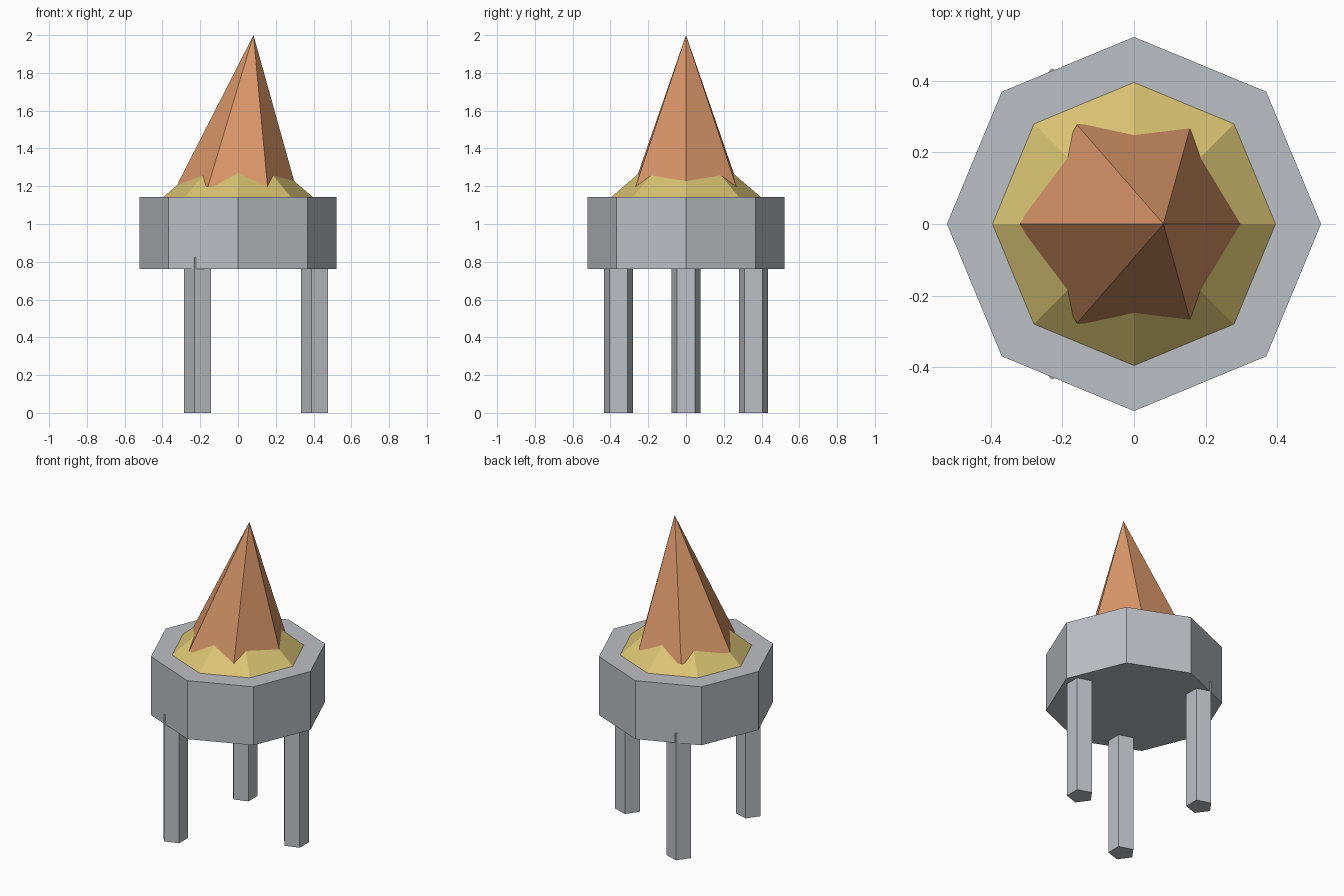
import bpy
import math
from mathutils import Matrix

cube = bpy.data.objects.get("Cube")
if cube:
    bpy.data.objects.remove(cube, do_unlink=True)


def material(name, rgb):
    mat = bpy.data.materials.new(name)
    mat.use_nodes = True
    colour = (*rgb, 1.0)
    mat.diffuse_color = colour
    mat.node_tree.nodes["Principled BSDF"].inputs["Base Color"].default_value = colour
    return mat


def tapered(name, mat, sides, r_bottom, r_top, height, base, turn=0.0, tilt=0.0):
    """Flat-sided prism or pyramid, with a corner on +x, resting at base."""
    bpy.ops.mesh.primitive_cone_add(vertices=sides, radius1=r_bottom, radius2=r_top, depth=height)
    obj = bpy.context.object
    obj.name = name
    # The primitive starts with a corner on +y, so turn it a quarter back
    obj.data.transform(Matrix.Rotation(turn - math.pi / 2, 4, "Z")
                       @ Matrix.Translation((0, 0, height / 2)))
    obj.data.transform(Matrix.Translation(base) @ Matrix.Rotation(tilt, 4, "Y"))
    obj.data.materials.append(mat)
    return obj


grey = material("grey metal", (0.50, 0.52, 0.55))
yellow = material("pale yellow", (0.70, 0.55, 0.17))
orange = material("orange", (0.70, 0.31, 0.14))

# Octagonal drum
tapered("drum", grey, 8, 0.522, 0.522, 0.381, (0, 0, 0.762))

# Shallow faceted mound on the drum
tapered("mound", yellow, 8, 0.395, 0.0, 0.34, (0, 0, 1.143))

# Leaning six-sided spire
tapered("spire", orange, 6, 0.32, 0.0, 0.821, (0, 0, 1.183), tilt=0.1)

# Three five-sided legs, all with a corner towards -x, reaching into the drum
for i, name in enumerate(("left_leg", "back_right_leg", "front_right_leg")):
    angle = i * math.tau / 3
    tapered(name, grey, 5, 0.08, 0.08, 0.826,
            (0.413 * math.cos(angle), 0.413 * math.sin(angle), 0), turn=math.pi)
